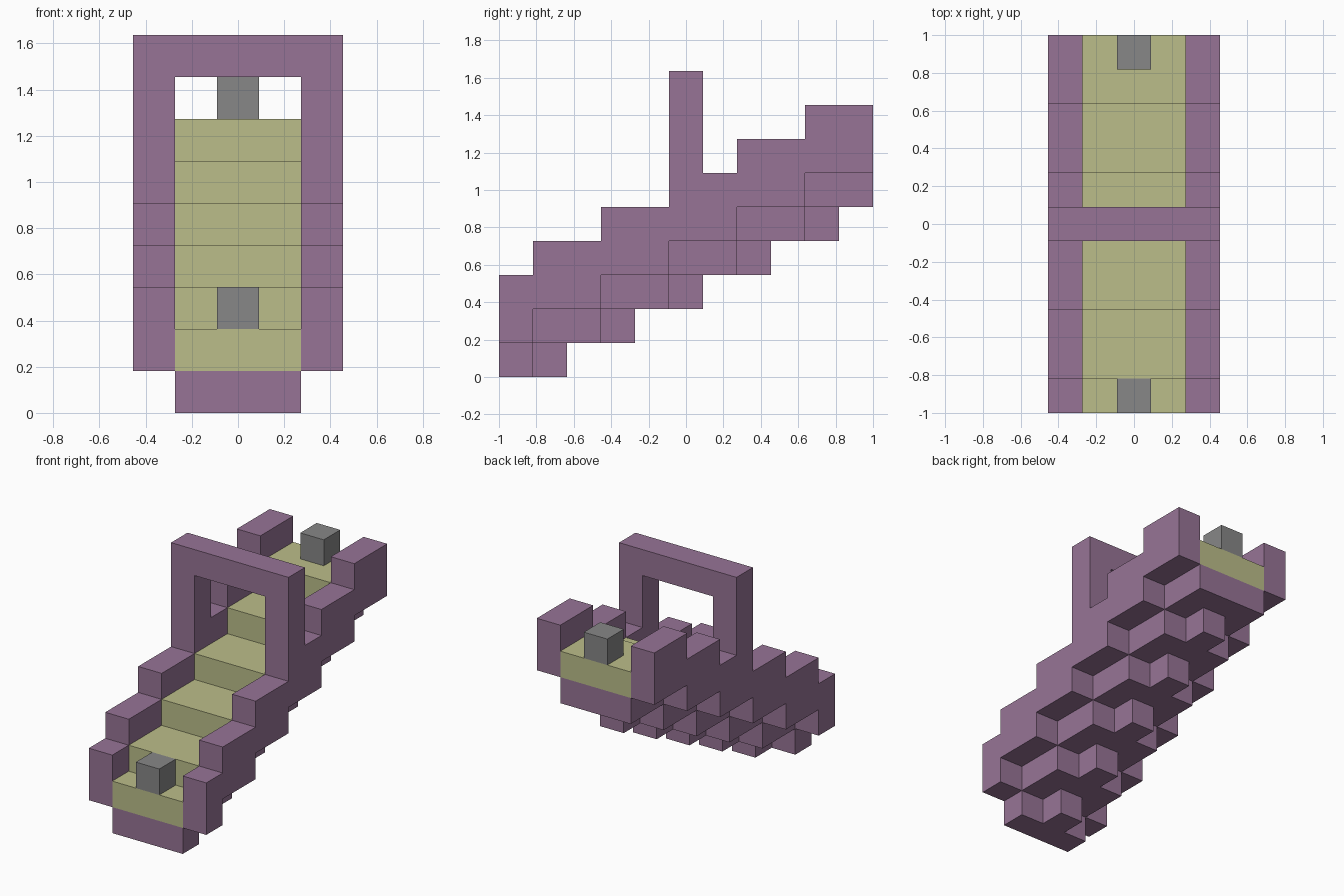
import bpy, bmesh

U = 2 / 11            # one block
STEPS = 6

if "Cube" in bpy.data.objects:
    bpy.data.objects.remove(bpy.data.objects["Cube"])


def material(name, rgb):
    m = bpy.data.materials.new(name)
    m.use_nodes = True
    m.diffuse_color = (*rgb, 1)
    m.node_tree.nodes["Principled BSDF"].inputs["Base Color"].default_value = (*rgb, 1)
    return m


purple = material("dusty purple", (0.31, 0.175, 0.305))
yellow = material("pale olive", (0.5, 0.515, 0.255))
grey = material("mid grey", (0.245, 0.245, 0.245))


def prism(name, outline, x0, x1, mat):
    """Extrude a side outline of (y, z) block coordinates from x0 to x1."""
    bm = bmesh.new()
    verts = [bm.verts.new((x0 * U, (y - 5.5) * U, z * U)) for y, z in outline]
    face = bm.faces.new(verts)
    new = bmesh.ops.extrude_face_region(bm, geom=[face])["geom"]
    moved = [v for v in new if isinstance(v, bmesh.types.BMVert)]
    bmesh.ops.translate(bm, verts=moved, vec=((x1 - x0) * U, 0, 0))
    bmesh.ops.recalc_face_normals(bm, faces=bm.faces)
    mesh = bpy.data.meshes.new(name)
    bm.to_mesh(mesh)
    bm.free()
    mesh.materials.append(mat)
    ob = bpy.data.objects.new(name, mesh)
    bpy.context.collection.objects.link(ob)
    return ob


def block(name, half_width, y0, y1, z0, z1, mat):
    outline = [(y0, z0), (y1, z0), (y1, z1), (y0, z1)]
    return prism(name, outline, -half_width, half_width, mat)


def span(k):
    """Front and back of a step; the first step is only one block deep."""
    return max(0, 2 * k - 1), 2 * k + 1


# Stepped side walls, with the arch post rising from the middle
bottom, top = [], []
for k in range(STEPS):
    y0, y1 = span(k)
    bottom += [(y0, k + 1), (y1, k + 1)]
    if k == 3:
        top += [(y0, 8), (y0 + 1, 8), (y0 + 1, k + 3), (y1, k + 3)]
    else:
        top += [(y0, k + 3), (y1, k + 3)]
outline = bottom + top[::-1]
prism("left_wall", outline, 1.5, 2.5, purple)
prism("right_wall", outline, -2.5, -1.5, purple)

# Beam across the two arch posts
block("arch_beam", 2.5, 5, 6, 8, 9, purple)

# Treads, the plates beneath them and the centre supports
for k in range(STEPS):
    y0, y1 = span(k)
    block(f"tread_{k + 1}", 1.5, y0, y1, k + 1, k + 2, yellow)
    block(f"under_plate_{k + 1}", 1.5, y0, y1, k, k + 1, purple)
    if k < STEPS - 1:
        block(f"centre_support_{k + 1}", 0.5, y1, y1 + 1, k, k + 1, purple)

# Grey blocks at both ends
block("front_block", 0.5, 0, 1, 2, 3, grey)
block("back_block", 0.5, 10, 11, 7, 8, grey)
